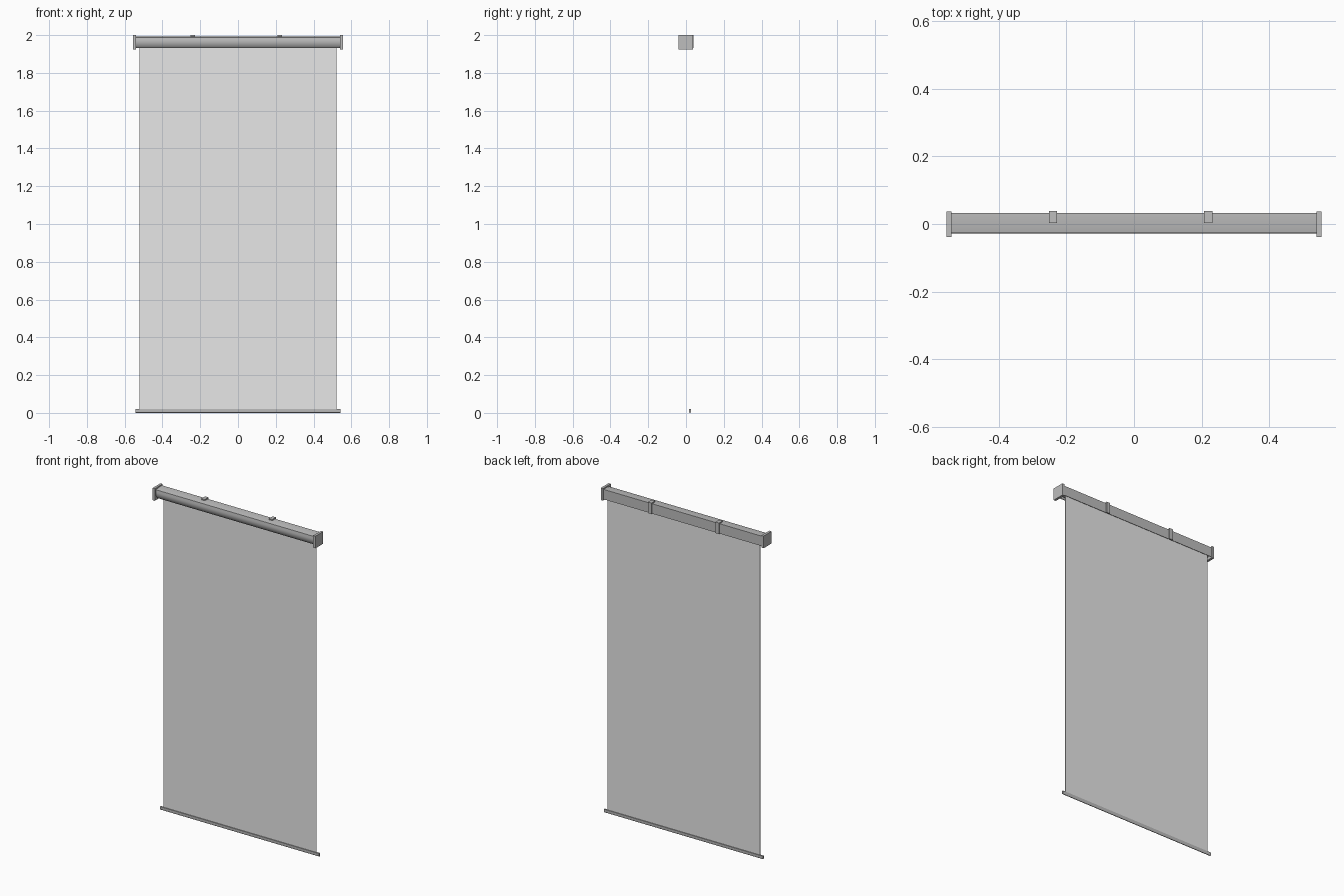
import bpy, bmesh, math

if "Cube" in bpy.data.objects:
    bpy.data.objects.remove(bpy.data.objects["Cube"])


def material(name, v):
    m = bpy.data.materials.new(name)
    m.diffuse_color = (v, v, v, 1)
    m.use_nodes = True
    m.node_tree.nodes["Principled BSDF"].inputs["Base Color"].default_value = m.diffuse_color
    return m


metal = material("mid_grey", 0.51)
cloth = material("light_grey", 0.8)


def extrude_x(name, profile, x0, x1, mat=metal, smooth=False):
    """Extrude a closed (y, z) outline along x."""
    bm = bmesh.new()
    face = bm.faces.new([bm.verts.new((x0, y, z)) for y, z in profile])
    res = bmesh.ops.extrude_face_region(bm, geom=[face])
    moved = [g for g in res["geom"] if isinstance(g, bmesh.types.BMVert)]
    bmesh.ops.translate(bm, verts=moved, vec=(x1 - x0, 0, 0))
    bmesh.ops.recalc_face_normals(bm, faces=bm.faces)
    mesh = bpy.data.meshes.new(name)
    bm.to_mesh(mesh)
    bm.free()
    mesh.materials.append(mat)
    ob = bpy.data.objects.new(name, mesh)
    bpy.context.collection.objects.link(ob)
    if smooth:
        bpy.ops.object.select_all(action="DESELECT")
        ob.select_set(True)
        bpy.context.view_layer.objects.active = ob
        bpy.ops.object.shade_smooth_by_angle(angle=math.radians(35))
    return ob


def rect(y0, y1, z0, z1):
    return [(y0, z0), (y1, z0), (y1, z1), (y0, z1)]


def arc(cy, cz, r, a0, a1, n):
    return [(cy + r * math.cos(math.radians(a0 + (a1 - a0) * i / n)),
             cz + r * math.sin(math.radians(a0 + (a1 - a0) * i / n))) for i in range(n + 1)]


# cassette: shell with flat back and top, front curving inward, open underside
T = 0.002
outer = [(0.032, 1.932), (0.032, 1.993), (0.0, 1.993), (-0.026, 1.988)] \
    + arc(0.022, 1.968, 0.050, 170, 226, 8)
inner = arc(0.022, 1.968, 0.050 - T, 226, 170, 8) \
    + [(-0.024, 1.986), (0.0, 1.991), (0.030, 1.991), (0.030, 1.932)]
extrude_x("cassette", outer + inner, -0.545, 0.545, smooth=True)

# end caps
for side, x in (("left", -0.555), ("right", 0.540)):
    extrude_x(side + "_end_cap", rect(-0.039, 0.037, 1.925, 2.0), x, x + 0.015)

# wall brackets hooked over the top and back of the cassette
hook = [(0.003, 1.993), (0.032, 1.993), (0.032, 1.932), (0.039, 1.932), (0.039, 2.0), (0.003, 2.0)]
for side, x in (("left", -0.24), ("right", 0.22)):
    extrude_x(side + "_bracket", hook, x - 0.012, x + 0.012)

# roller inside the cassette
extrude_x("roller", arc(0.002, 1.962, 0.019, 0, 345, 23), -0.54, 0.54, cloth, True)

# hanging fabric, tangent to the back of the roller
extrude_x("fabric", rect(0.0205, 0.0215, 0.012, 1.962), -0.521, 0.521, cloth)

# bottom bar with rounded underside
bar = [(0.026, 0.020), (0.016, 0.020)] + arc(0.021, 0.005, 0.005, 180, 360, 8)
extrude_x("bottom_bar", bar, -0.542, 0.542, smooth=True)
